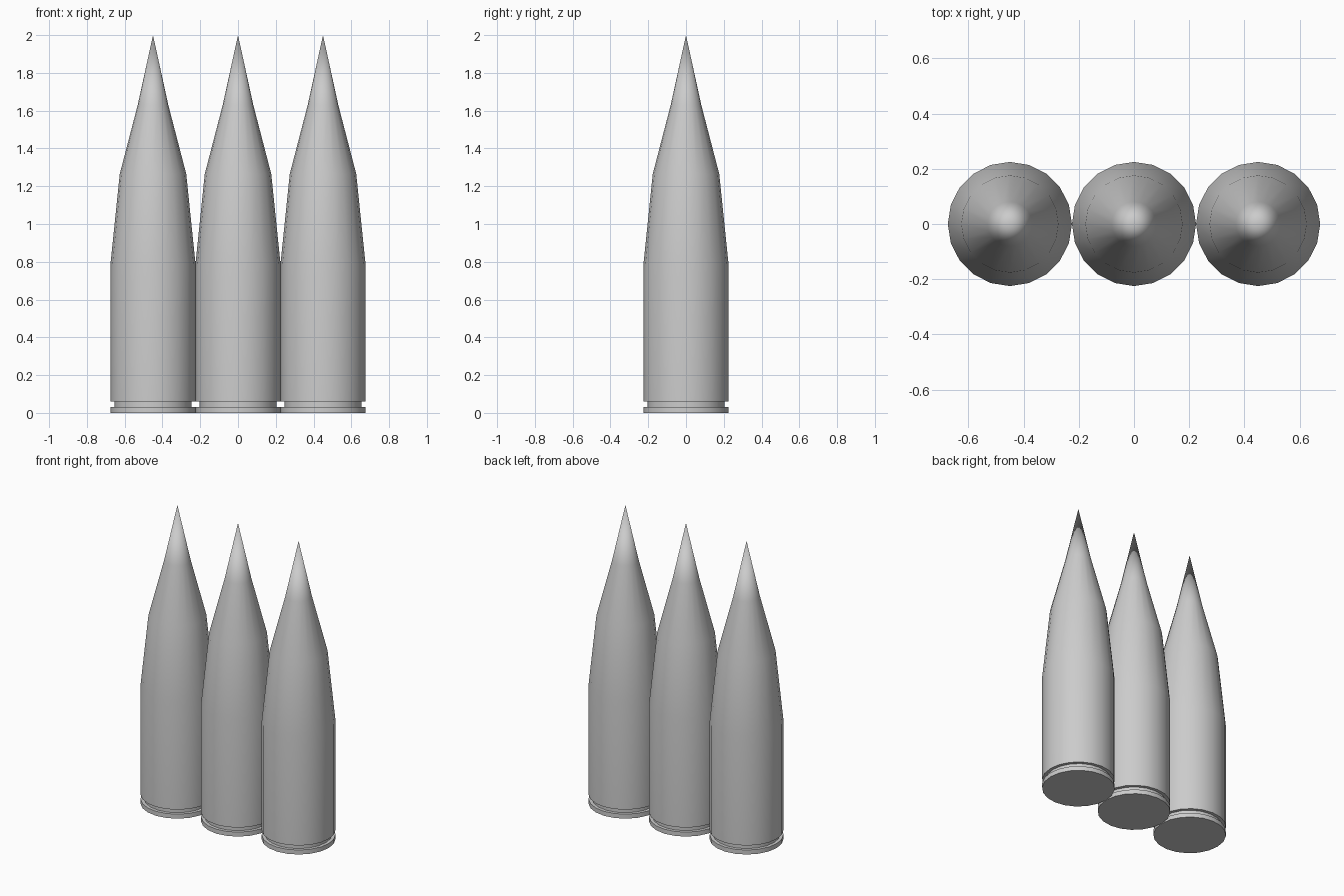
import bpy, bmesh, math

if "Cube" in bpy.data.objects:
    bpy.data.objects.remove(bpy.data.objects["Cube"])

SIDES = 20
SPACING = 0.45
# half profile (radius, height): rim, extractor groove, case, shoulder, nose
PROFILE = [(0.225, 0.0), (0.225, 0.03), (0.204, 0.03), (0.204, 0.06),
           (0.225, 0.06), (0.225, 0.79), (0.176, 1.265), (0.081, 1.63)]
TIP = 2.0


def shell_mesh():
    bm = bmesh.new()
    rings = []
    for r, z in PROFILE:
        rings.append([bm.verts.new((r * math.cos(2 * math.pi * i / SIDES),
                                    r * math.sin(2 * math.pi * i / SIDES), z))
                      for i in range(SIDES)])
    # walls between neighbouring rings
    for a, b in zip(rings, rings[1:]):
        for i in range(SIDES):
            j = (i + 1) % SIDES
            bm.faces.new((a[i], a[j], b[j], b[i]))
    # base cap and pointed tip
    bm.faces.new(rings[0][::-1])
    tip = bm.verts.new((0, 0, TIP))
    for i in range(SIDES):
        bm.faces.new((rings[-1][i], rings[-1][(i + 1) % SIDES], tip))
    mesh = bpy.data.meshes.new("shell")
    bm.to_mesh(mesh)
    bm.free()
    return mesh


# row of three identical shells
mesh = shell_mesh()
for name, k in (("shell_left", -1), ("shell_middle", 0), ("shell_right", 1)):
    ob = bpy.data.objects.new(name, mesh)
    ob.location.x = k * SPACING
    bpy.context.collection.objects.link(ob)

# smooth round walls, crisp rim edges (mesh is shared)
bpy.context.view_layer.objects.active = ob
ob.select_set(True)
bpy.ops.object.shade_smooth_by_angle(angle=math.radians(30))
